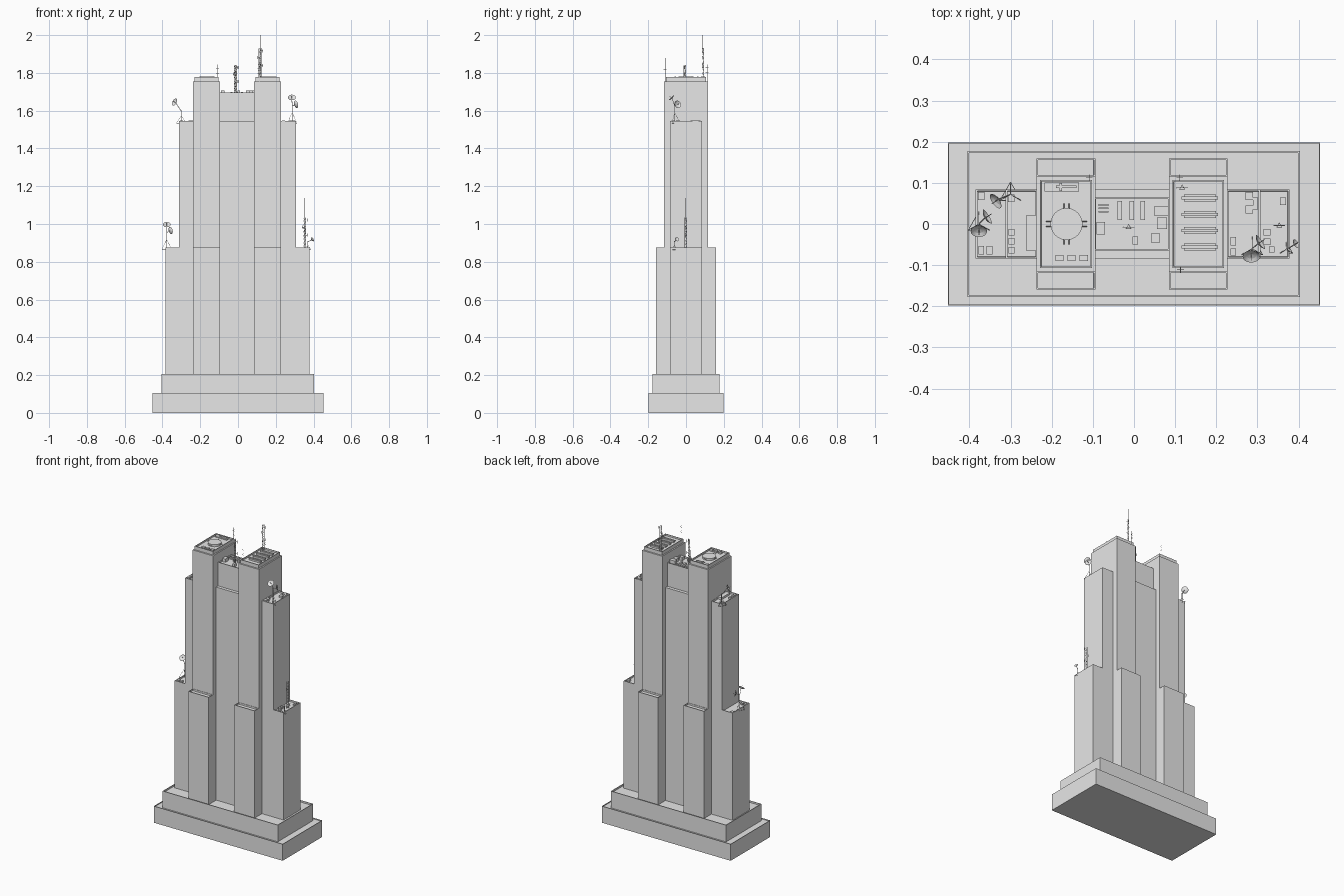
import bpy, bmesh, math
from mathutils import Vector, Matrix

cube = bpy.data.objects.get("Cube")
if cube:
    bpy.data.objects.remove(cube, do_unlink=True)

grey = bpy.data.materials.new("light grey concrete")
grey.use_nodes = True
grey.diffuse_color = (0.8, 0.8, 0.8, 1)
grey.node_tree.nodes["Principled BSDF"].inputs["Base Color"].default_value = (0.8, 0.8, 0.8, 1)


def finish(bm, name):
    mesh = bpy.data.meshes.new(name)
    bm.to_mesh(mesh)
    bm.free()
    mesh.materials.append(grey)
    obj = bpy.data.objects.new(name, mesh)
    bpy.context.collection.objects.link(obj)
    return obj


def add_box(bm, x0, x1, y0, y1, z0, z1):
    size = Matrix.Diagonal((x1 - x0, y1 - y0, z1 - z0, 1))
    centre = Vector(((x0 + x1) / 2, (y0 + y1) / 2, (z0 + z1) / 2))
    return bmesh.ops.create_cube(bm, size=1, matrix=Matrix.Translation(centre) @ size)["verts"]


def add_rod(bm, a, b, r, sides=4):
    a, b = Vector(a), Vector(b)
    turn = (b - a).to_track_quat('Z', 'Y').to_matrix().to_4x4()
    bmesh.ops.create_cone(bm, cap_ends=True, segments=sides, radius1=r, radius2=r,
                          depth=(b - a).length, matrix=Matrix.Translation((a + b) / 2) @ turn)


def block(name, x0, x1, y0, y1, z0, z1, rim=0.006, drop=0.01):
    """Box whose roof is sunk behind a thin parapet."""
    bm = bmesh.new()
    add_box(bm, x0, x1, y0, y1, z0, z1)
    if rim:
        bm.normal_update()
        top = max(bm.faces, key=lambda f: f.calc_center_median().z)
        bmesh.ops.inset_region(bm, faces=[top], thickness=rim)
        # a second, vertical inset forms the inner parapet wall
        bmesh.ops.inset_region(bm, faces=[top], thickness=0.0004, depth=-drop)
    return finish(bm, name)


def roof_boxes(name, z, height, items):
    """Small plant units given as centre x, y and size x, y."""
    bm = bmesh.new()
    for x, y, w, d in items:
        add_box(bm, x - w / 2, x + w / 2, y - d / 2, y + d / 2, z, z + height)
    return finish(bm, name)


def lattice_mast(name, x, y, z0, z1, tip, r=0.007):
    """Three legs with zigzag bracing, side arms and a whip on top."""
    bm = bmesh.new()
    corners = [Vector((x + r * math.cos(a), y + r * math.sin(a), 0))
               for a in (math.radians(90 + 120 * i) for i in range(3))]
    up = lambda p, z: Vector((p.x, p.y, z))
    steps = max(3, round((z1 - z0) / 0.02))
    h = (z1 - z0) / steps
    for i, p in enumerate(corners):
        q = corners[(i + 1) % 3]
        add_rod(bm, up(p, z0), up(p, z1), 0.0011)
        for s in range(steps):
            za, zb = z0 + s * h, z0 + (s + 1) * h
            add_rod(bm, up(p, za), up(q, zb), 0.0006)
            add_rod(bm, up(p, zb), up(q, zb), 0.0006)
    for k, f in enumerate((0.45, 0.7, 0.92)):
        z, side = z0 + (z1 - z0) * f, (-1) ** k
        add_rod(bm, (x, y, z), (x + side * 0.013, y, z), 0.001)
        add_rod(bm, (x + side * 0.013, y, z - 0.008), (x + side * 0.013, y, z + 0.008), 0.0015)
    add_rod(bm, (x, y, z1 - 0.01), (x, y, tip), 0.001)
    return finish(bm, name)


def pole_antenna(name, x, y, z0, z1):
    bm = bmesh.new()
    add_rod(bm, (x, y, z0), (x, y, z1), 0.0012, 6)
    for f in (0.5, 0.75):
        z = z0 + (z1 - z0) * f
        add_rod(bm, (x - 0.008, y, z), (x + 0.008, y, z), 0.0008)
        add_rod(bm, (x, y - 0.008, z + 0.006), (x, y + 0.008, z + 0.006), 0.0008)
    return finish(bm, name)


def dish_station(name, x, y, z0, height, dishes, spread=0.03):
    """Tripod and pole carrying dishes given as offset, facing and radius."""
    bm = bmesh.new()
    feet = [(x + spread * math.cos(a), y + spread * math.sin(a), z0)
            for a in (math.radians(90 + 120 * i) for i in range(3))]
    for i, foot in enumerate(feet):
        add_rod(bm, foot, (x, y, z0 + height * 0.55), 0.0008)
        add_rod(bm, foot, feet[(i + 1) % 3], 0.0008)
    add_rod(bm, (x, y, z0), (x, y, z0 + height), 0.002, 6)
    for offset, facing, radius in dishes:
        centre = Vector((x, y, z0 + height)) + Vector(offset)
        turn = Vector(facing).to_track_quat('Z', 'Y').to_matrix().to_4x4()
        place = Matrix.Translation(centre) @ turn
        # bowl made from two conical bands
        for inner, outer, low, high in ((0.05, 0.6, 0, 0.14), (0.6, 1, 0.14, 0.4)):
            made = bmesh.ops.create_cone(
                bm, cap_ends=False, segments=16, radius1=inner * radius, radius2=outer * radius,
                depth=(high - low) * radius,
                matrix=place @ Matrix.Translation((0, 0, (low + high) / 2 * radius)))
            for f in {f for v in made["verts"] for f in v.link_faces}:
                f.smooth = True
        add_rod(bm, centre, place @ Vector((0, 0, radius)), 0.001)
        add_rod(bm, (x, y, z0 + height * 0.9), centre, 0.0015)
    return finish(bm, name)


# Stepped base
block("base_plinth", -0.452, 0.452, -0.198, 0.198, 0, 0.105, 0.003, 0.006)
block("upper_plinth", -0.405, 0.403, -0.177, 0.177, 0.095, 0.205)

# Wings and centre slab
block("lower_wing_right", -0.385, -0.235, -0.084, 0.084, 0.195, 0.875)
block("lower_wing_left", 0.225, 0.378, -0.084, 0.084, 0.195, 0.875)
block("upper_wing_right", -0.312, -0.235, -0.084, 0.084, 0.86, 1.545)
block("upper_wing_left", 0.225, 0.307, -0.084, 0.084, 0.86, 1.545)
block("centre_slab", -0.096, 0.086, -0.084, 0.084, 0.195, 1.545, 0)
block("centre_crown", -0.096, 0.086, -0.064, 0.064, 1.54, 1.695, 0.005)

# Twin towers with caps and buttresses
for side, x0, x1 in (("right", -0.237, -0.094), ("left", 0.085, 0.227)):
    block("tower_" + side, x0, x1, -0.116, 0.116, 0.195, 1.755, 0)
    block("tower_cap_" + side, x0 + 0.008, x1 - 0.008, -0.107, 0.107, 1.75, 1.778, 0.005)
    block("front_buttress_" + side, x0, x1, -0.159, -0.115, 0.195, 0.875, 0.005)
    block("back_buttress_" + side, x0, x1, 0.115, 0.159, 0.195, 0.875, 0.005)

# Landing pad with spokes
bm = bmesh.new()
pad_x, pad_z = -0.164, 1.767
bmesh.ops.create_cone(bm, cap_ends=True, segments=24, radius1=0.039, radius2=0.039, depth=0.014,
                      matrix=Matrix.Translation((pad_x, 0, pad_z + 0.007)))
for i in range(4):
    a = math.radians(90 * i)
    way = Vector((math.cos(a), math.sin(a), 0))
    p = Vector((pad_x, 0, pad_z + 0.009))
    for s in (-0.006, 0.006):
        off = Vector((-way.y, way.x, 0)) * s
        add_rod(bm, p + way * 0.036 + off, p + way * 0.05 + off, 0.0015)
finish(bm, "landing_pad")

# Roof plant on the towers
roof_boxes("pad_huts", 1.766, 0.012, [(x, -0.083, 0.02, 0.015) for x in (-0.181, -0.152, -0.122)])
roof_boxes("crane_base", 1.766, 0.008, [(-0.176, 0.09, 0.084, 0.022)])
roof_boxes("crane_arm", 1.774, 0.008, [(-0.165, 0.09, 0.05, 0.006), (-0.178, 0.09, 0.006, 0.02)])
rows = [0.063, 0.023, -0.016, -0.056]
roof_boxes("cooling_units", 1.766, 0.012, [(0.16, y, 0.078, 0.017) for y in rows])
roof_boxes("cooling_unit_caps", 1.776, 0.006, [(0.16, y, 0.088, 0.008) for y in rows])

# Roof plant on the crown
roof_boxes("crown_vents", 1.684, 0.016, [(x, 0.033, 0.011, 0.046) for x in (-0.035, -0.006, 0.021)])
roof_boxes("crown_pipes", 1.684, 0.008, [(-0.074, y, 0.024, 0.004) for y in (0.03, 0.038, 0.046)])
roof_boxes("crown_plant", 1.684, 0.022, [
    (-0.081, -0.01, 0.02, 0.03), (0.066, 0.032, 0.036, 0.022), (0.068, 0.002, 0.024, 0.028),
    (0.052, -0.034, 0.02, 0.024), (0.003, -0.04, 0.013, 0.02)])

# Roof plant on the wings
roof_boxes("upper_wing_plant", 1.534, 0.014, [
    (-0.298, 0.063, 0.016, 0.018), (-0.298, -0.02, 0.015, 0.016), (-0.298, -0.042, 0.015, 0.016),
    (-0.298, -0.064, 0.015, 0.016), (-0.25, -0.022, 0.026, 0.085), (0.28, 0.068, 0.019, 0.02),
    (0.28, 0.035, 0.019, 0.02), (0.295, 0.05, 0.012, 0.03),
    (0.241, -0.042, 0.014, 0.02), (0.241, -0.068, 0.014, 0.018)])
roof_boxes("lower_wing_plant", 0.864, 0.012, [
    (-0.371, 0.068, 0.016, 0.02), (-0.371, -0.064, 0.014, 0.02), (-0.351, -0.064, 0.014, 0.02),
    (0.362, 0.055, 0.014, 0.018), (0.323, -0.02, 0.017, 0.015), (0.323, -0.043, 0.017, 0.015),
    (0.335, -0.062, 0.013, 0.015)])

# Masts and pole antennas
lattice_mast("main_mast", 0.117, 0.088, 1.766, 1.93, 2.0)
lattice_mast("crown_mast", -0.013, -0.008, 1.684, 1.84, 1.845)
lattice_mast("wing_mast", 0.353, -0.004, 0.864, 1.035, 1.137)
pole_antenna("back_right_antenna", -0.109, 0.112, 1.75, 1.845)
pole_antenna("back_left_antenna", 0.111, 0.112, 1.75, 1.845)
pole_antenna("front_left_antenna", 0.113, -0.111, 1.75, 1.878)

# Satellite dishes
dish_station("upper_right_dish", -0.3, 0.072, 1.534, 0.07,
             [((-0.03, -0.012, 0.038), (-0.7, -0.5, 0.4), 0.021)])
dish_station("lower_right_dishes", -0.377, 0, 0.864, 0.1,
             [((0, -0.012, 0.027), (0, -0.7, 0.7), 0.02), ((0.014, 0.014, 0), (0.8, 0.5, 0.2), 0.02)])
dish_station("upper_left_dishes", 0.287, -0.06, 1.534, 0.1,
             [((-0.002, -0.013, 0.03), (0, -0.7, 0.7), 0.021), ((0.014, 0.012, -0.002), (0.8, 0.5, 0.2), 0.02)])
dish_station("lower_left_dish", 0.37, -0.062, 0.864, 0.045,
             [((0.02, 0.012, 0.008), (0.7, 0.4, 0.4), 0.012)], 0.018)
